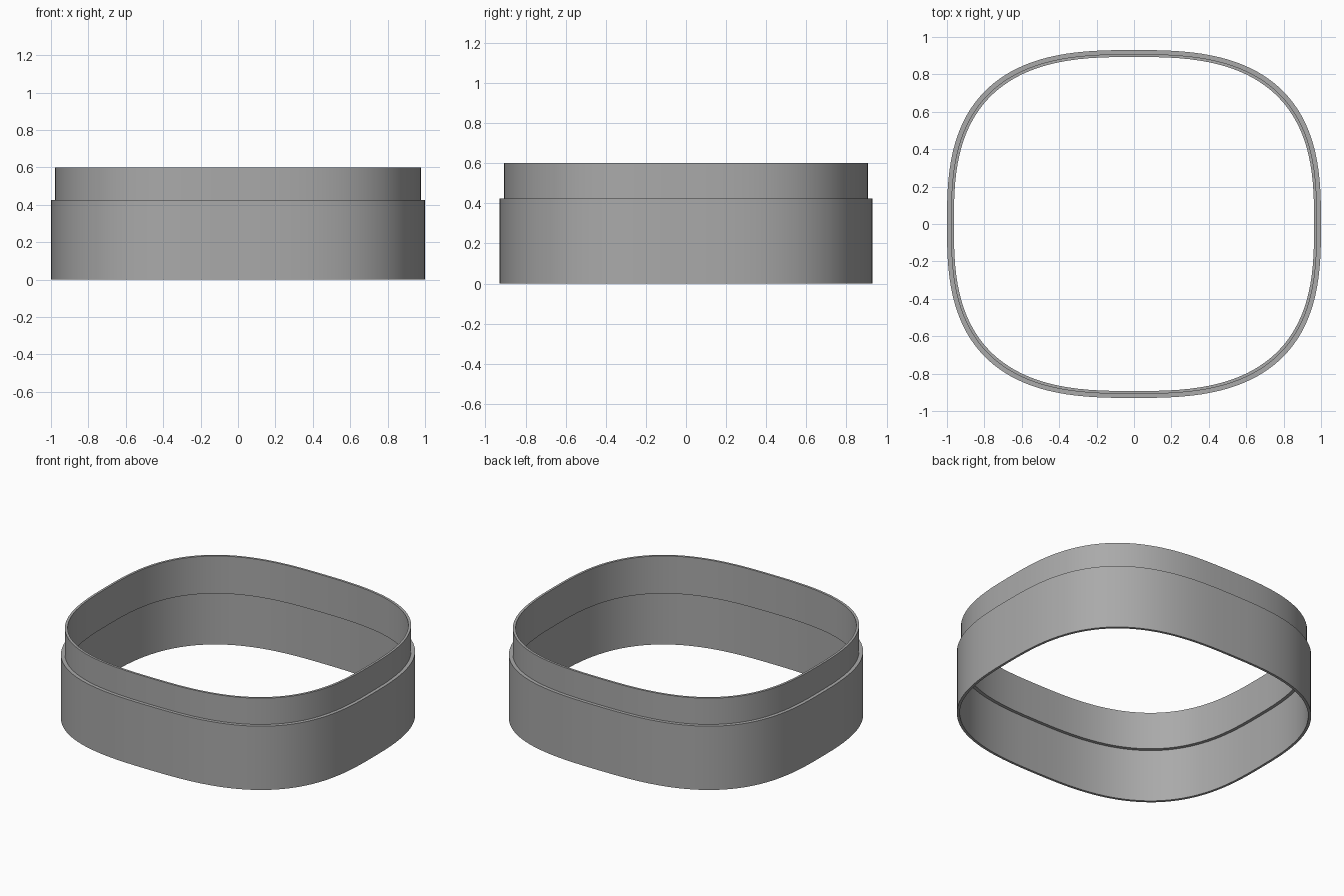
import bpy
import bmesh
from math import cos, sin, tau, copysign

old = bpy.data.objects.get("Cube")
if old:
    bpy.data.objects.remove(old, do_unlink=True)

HALF_X, HALF_Y, POWER, SIDES = 1.0, 0.93, 2.8, 128

# Wall section: inward offset from the outer outline, and height
SECTION = [(0, 0), (0, 0.425), (0.022, 0.425), (0.022, 0.6),
           (0.037, 0.6), (0.037, 0.35), (0.016, 0.35), (0.016, 0)]


def outline(offset, height):
    """Rounded-square loop moved inward by an offset."""
    points = []
    for i in range(SIDES):
        c, s = cos(tau * i / SIDES), sin(tau * i / SIDES)
        points.append((copysign(abs(c) ** (2 / POWER), c) * (HALF_X - offset),
                       copysign(abs(s) ** (2 / POWER), s) * (HALF_Y - offset),
                       height))
    return points


# Stepped ring, swept from the section
bm = bmesh.new()
loops = [[bm.verts.new(p) for p in outline(*step)] for step in SECTION]
for a, b in zip(loops, loops[1:] + loops[:1]):
    for i in range(SIDES):
        j = (i + 1) % SIDES
        bm.faces.new((a[i], a[j], b[j], b[i]))
bmesh.ops.recalc_face_normals(bm, faces=bm.faces)
mesh = bpy.data.meshes.new("stepped_ring")
bm.to_mesh(mesh)
bm.free()
ring = bpy.data.objects.new("stepped_ring", mesh)
bpy.context.collection.objects.link(ring)

# Plain grey
grey = bpy.data.materials.new("grey")
grey.use_nodes = True
colour = (0.4, 0.4, 0.4, 1)
grey.diffuse_color = colour
grey.node_tree.nodes["Principled BSDF"].inputs["Base Color"].default_value = colour
mesh.materials.append(grey)

# Smooth walls with sharp rims
bpy.context.view_layer.objects.active = ring
ring.select_set(True)
bpy.ops.object.shade_smooth_by_angle()
